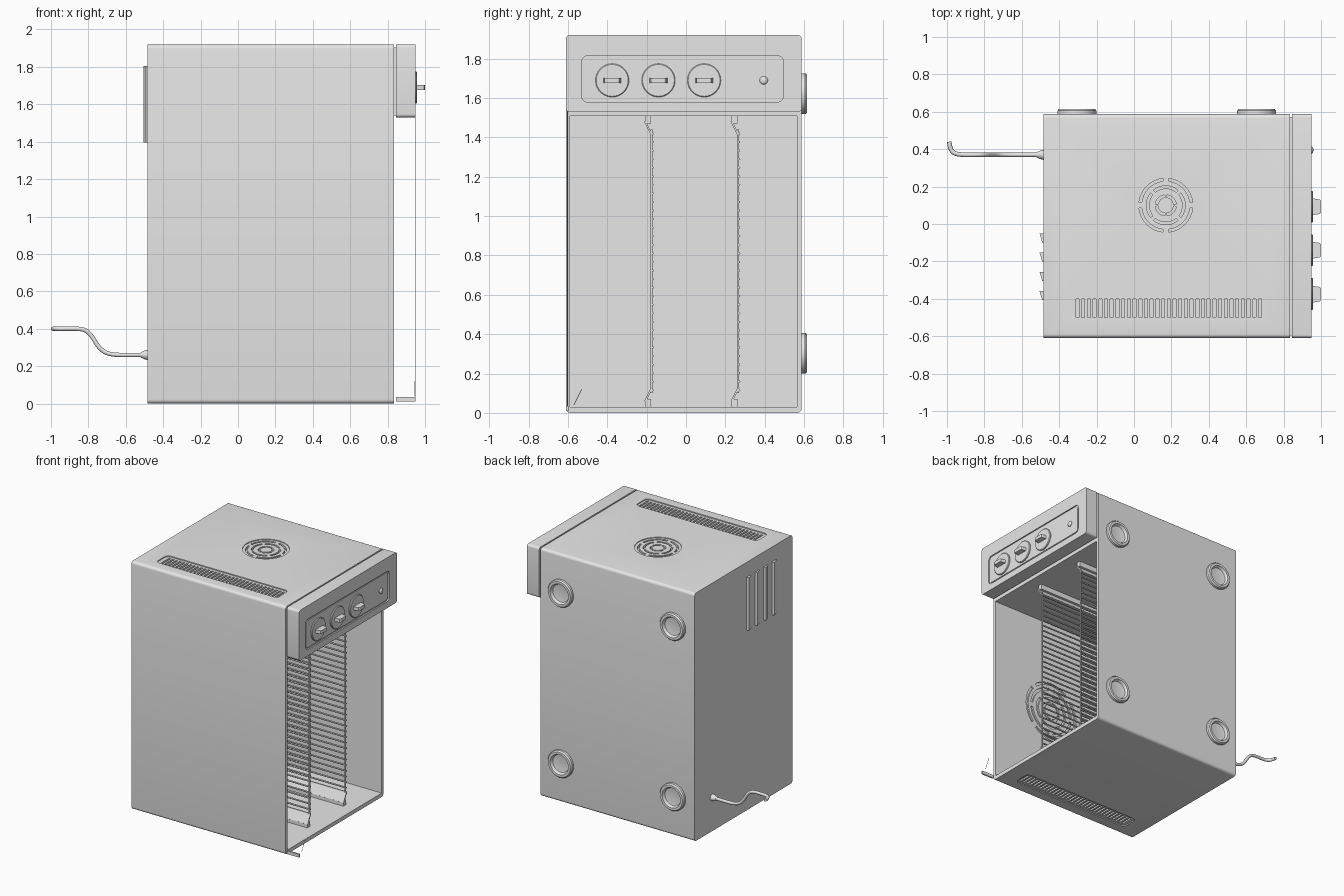
import bpy, bmesh
from math import sin, cos, pi, radians

cube = bpy.data.objects.get("Cube")
if cube:
    bpy.data.objects.remove(cube, do_unlink=True)

grey = bpy.data.materials.new("light_grey")
grey.use_nodes = True
grey.diffuse_color = (0.8, 0.8, 0.8, 1)
for n in grey.node_tree.nodes:
    if n.type == 'BSDF_PRINCIPLED':
        n.inputs["Base Color"].default_value = (0.8, 0.8, 0.8, 1)


def place(axis, u, v, h):
    return {'x': (h, u, v), 'y': (u, h, v), 'z': (u, v, h)}[axis]


def finish(name, bm):
    bmesh.ops.recalc_face_normals(bm, faces=bm.faces)
    me = bpy.data.meshes.new(name)
    bm.to_mesh(me)
    bm.free()
    me.materials.append(grey)
    ob = bpy.data.objects.new(name, me)
    bpy.context.collection.objects.link(ob)
    return ob


def prism(name, polys, axis, lo, hi):
    """Extrude one or more outlines along an axis."""
    bm = bmesh.new()
    for poly in polys:
        a = [bm.verts.new(place(axis, u, v, lo)) for u, v in poly]
        b = [bm.verts.new(place(axis, u, v, hi)) for u, v in poly]
        bm.faces.new(a)
        bm.faces.new(b)
        for i in range(len(a)):
            j = (i + 1) % len(a)
            bm.faces.new((a[i], a[j], b[j], b[i]))
    return finish(name, bm)


def lathe(name, profile, axis, cu, cv, sides=40):
    """Spin a (radius, height) profile about an axis through (cu, cv)."""
    bm = bmesh.new()
    rings = []
    for r, h in profile:
        rings.append([bm.verts.new(place(axis, cu + r * cos(2 * pi * i / sides),
                                         cv + r * sin(2 * pi * i / sides), h))
                      for i in range(sides)])
    for a, b in zip(rings, rings[1:]):
        for i in range(sides):
            j = (i + 1) % sides
            bm.faces.new((a[i], a[j], b[j], b[i]))
    bm.faces.new(rings[0])
    bm.faces.new(rings[-1])
    return finish(name, bm)


def rect(u0, u1, v0, v1, r=0.0, steps=5):
    if r == 0:
        return [(u0, v0), (u1, v0), (u1, v1), (u0, v1)]
    pts = []
    corners = [(u1 - r, v1 - r), (u0 + r, v1 - r), (u0 + r, v0 + r), (u1 - r, v0 + r)]
    for k, (cu, cv) in enumerate(corners):
        for s in range(steps + 1):
            t = (k + s / steps) * pi / 2
            pts.append((cu + r * cos(t), cv + r * sin(t)))
    return pts


def grille_arcs(cu, cv, rings, width):
    """Broken concentric slots, each ring turned from the last."""
    polys = []
    for k, r in enumerate(rings):
        for q in range(4):
            ts = [radians(q * 90 + k * 45 + 6 + 78 * s / 8) for s in range(9)]
            outer = [(cu + (r + width) * cos(t), cv + (r + width) * sin(t)) for t in ts]
            inner = [(cu + r * cos(t), cv + r * sin(t)) for t in reversed(ts)]
            polys.append(outer + inner)
    return polys


def cut(ob, cutter):
    mod = ob.modifiers.new("cut", 'BOOLEAN')
    mod.operation = 'DIFFERENCE'
    mod.solver = 'EXACT'
    mod.object = cutter
    bpy.context.view_layer.objects.active = ob
    bpy.ops.object.modifier_apply(modifier=mod.name)
    bpy.data.objects.remove(cutter, do_unlink=True)


def tube(name, paths, radius, kind='POLY', res=2):
    cu = bpy.data.curves.new(name, 'CURVE')
    cu.dimensions = '3D'
    cu.bevel_depth = radius
    cu.bevel_resolution = res
    cu.use_fill_caps = True
    for path in paths:
        sp = cu.splines.new(kind)
        sp.points.add(len(path) - 1)
        for p, co in zip(sp.points, path):
            p.co = (*co, 1)
        if kind == 'NURBS':
            sp.order_u = 4
            sp.use_endpoint_u = True
            sp.resolution_u = 8
    cu.materials.append(grey)
    ob = bpy.data.objects.new(name, cu)
    bpy.context.collection.objects.link(ob)
    return ob


# Casing with an open cavity
Y0, Y1, TOP = -0.61, 0.588, 1.92
casing = prism("casing", [rect(Y0, Y1, 0, TOP, 0.022)], 'x', -0.485, 0.835)
cut(casing, prism("cavity", [rect(-0.59, 0.565, 0.03, 1.51)], 'x', -0.46, 0.9))

# Slotted vents on both end faces
slits = [rect(x, x + 0.016, -0.5, -0.4)
         for x in [-0.31 + 0.0305 * i for i in range(33)]]
for face, into in ((TOP, -1), (0, 1)):
    for polys, depth in (([rect(-0.34, 0.70, -0.52, -0.38, 0.03)], 0.008), (slits, 0.02)):
        lo, hi = sorted((face - into * 0.02, face + into * depth))
        cut(casing, prism("vent_cutter", polys, 'z', lo, hi))

# Round grilles: end face and cavity wall
cut(casing, lathe("grille_cutter", [(0.165, TOP - 0.006), (0.165, TOP + 0.02)], 'z', 0.17, 0.1))
cut(casing, prism("slot_cutter", grille_arcs(0.17, 0.1, (0.042, 0.09, 0.13), 0.014),
                  'z', TOP - 0.025, TOP + 0.02))
cut(casing, prism("wall_slot_cutter", grille_arcs(0.3, 0.77, (0.06, 0.12, 0.175, 0.22), 0.02),
                  'y', -0.602, -0.57))

# Control panel with recessed face
panel = prism("control_panel", [rect(Y0, Y1, 1.53, TOP, 0.018)], 'x', 0.846, 0.95)
cut(panel, prism("recess_cutter", [rect(-0.53, 0.495, 1.58, 1.815, 0.03)], 'x', 0.94, 1))
prism("panel_inlay", [rect(-0.518, 0.483, 1.592, 1.803, 0.022)], 'x', 0.935, 0.946)
prism("panel_mount", [rect(Y0 + 0.015, Y1 - 0.015, 1.54, TOP - 0.015)], 'x', 0.83, 0.85)

# Knobs with tapered grips
for i, y in enumerate((-0.375, -0.14, 0.092)):
    lathe(f"knob_dial_{i + 1}", [(0.085, 0.94), (0.085, 0.953), (0.081, 0.957)], 'x', y, 1.69)
    grip = [(0.95, y - 0.046), (0.95, y + 0.046), (0.995, y + 0.038),
            (1.0, y + 0.03), (1.0, y - 0.03), (0.995, y - 0.038)]
    prism(f"knob_grip_{i + 1}", [grip], 'z', 1.677, 1.703)

lathe("indicator_lamp", [(0.021, 0.94), (0.021, 0.949), (0.015, 0.956), (0.006, 0.959)],
      'x', 0.395, 1.69, 20)

# Round feet with dished centres
for x in (-0.305, 0.655):
    for z in (0.303, 1.622):
        lathe("foot", [(0.104, Y1 - 0.005), (0.104, 0.606), (0.096, 0.616), (0.078, 0.616),
                       (0.068, 0.596), (0.06, 0.594)], 'y', x, z)

# Louvres on the back wall
louvres = [[(-0.48, y), (-0.505, y), (-0.491, y - 0.048), (-0.48, y - 0.048)]
           for y in (-0.05, -0.153, -0.256, -0.359)]
prism("louvres", louvres, 'z', 1.395, 1.805)

# Wire racks with sloping side lips and wall brackets
for n, y in enumerate((-0.17, 0.27)):
    wires = [[(-0.43, y, z), (0.74, y, z)] for z in [0.115 + 0.0435 * i for i in range(31)]]
    uprights = [[(x, y - 0.005, 0.1), (x, y - 0.005, 1.44)] for x in (-0.42, 0.735)]
    tube(f"rack_wires_{n + 1}", wires + uprights, 0.006, res=1)
    for side in (-1, 1):
        zm = lambda d: 0.77 + side * d
        lip = [(y - 0.008, zm(0.64)), (y + 0.002, zm(0.64)),
               (y - 0.035, zm(0.715)), (y - 0.043, zm(0.71))]
        prism(f"rack_lip_{n + 1}", [lip], 'x', -0.43, 0.745)
        prism(f"rack_bracket_{n + 1}", [rect(y - 0.038, y - 0.008, *sorted((zm(0.7), zm(0.743))))],
              'x', -0.46, 0.74)

# Slender remains of the door frame
prism("door_corner", [rect(Y0, Y0 + 0.012, 0.01, 0.035)], 'x', 0.846, 0.95)
tube("door_edge", [[(0.948, Y0 + 0.008, 0.03), (0.948, Y0 + 0.008, 1.54)],
                   [(0.945, -0.57, 0.04), (0.945, -0.53, 0.12)]], 0.0018, res=0)

# Power cord and strain relief
tube("power_cord", [[(-0.49, 0.37, 0.26), (-0.6, 0.37, 0.26), (-0.70, 0.37, 0.255),
                     (-0.755, 0.37, 0.31), (-0.80, 0.37, 0.40), (-0.88, 0.37, 0.40),
                     (-0.96, 0.37, 0.40), (-0.983, 0.395, 0.40), (-0.988, 0.44, 0.40)]],
     0.012, 'NURBS', 3)
lathe("cord_relief", [(0.028, -0.48), (0.024, -0.498), (0.013, -0.522)], 'x', 0.37, 0.26, 20)

# Soft shading on the rounded parts
bpy.ops.object.select_all(action='DESELECT')
for ob in bpy.context.scene.objects:
    if ob.type == 'MESH':
        ob.select_set(True)
        bpy.context.view_layer.objects.active = ob
bpy.ops.object.shade_smooth_by_angle(angle=radians(30))
